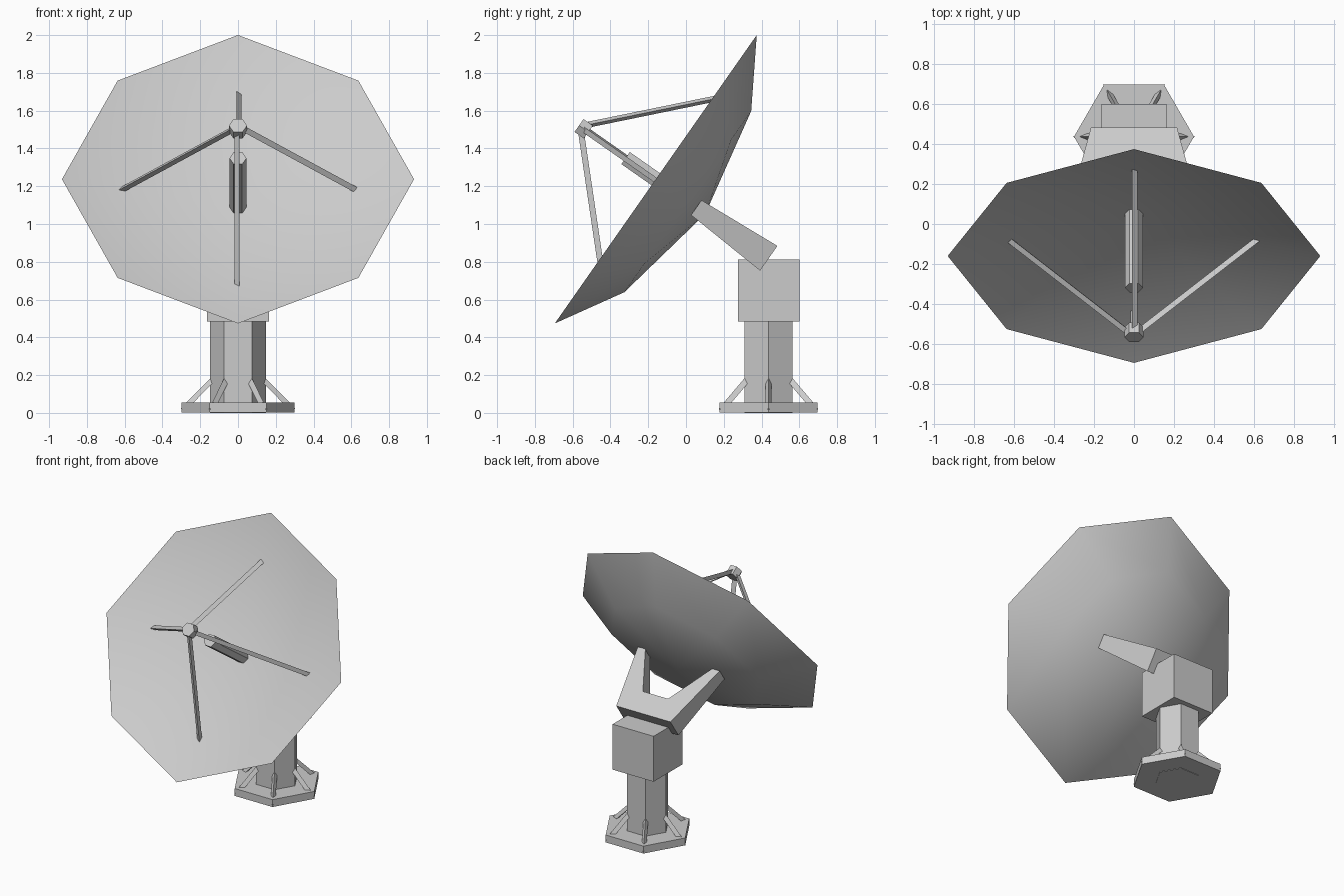
import bpy, bmesh, math
from mathutils import Vector, Matrix

cube = bpy.data.objects.get("Cube")
if cube:
    bpy.data.objects.remove(cube, do_unlink=True)

grey = bpy.data.materials.new("light grey")
grey.use_nodes = True
grey.diffuse_color = (0.6, 0.6, 0.6, 1)
grey.node_tree.nodes["Principled BSDF"].inputs["Base Color"].default_value = (0.6, 0.6, 0.6, 1)

# Dish frame: local x across, local y up the dish, local z out along its axis
TILT = math.radians(55)
DISH = Matrix.Translation((0, -0.16, 1.237)) @ Matrix.Rotation(TILT, 4, 'X')
BASE_Y = 0.437


def finish(name, bm, matrix=Matrix(), recalc=True):
    """Turn a bmesh into a named object."""
    if recalc:
        bmesh.ops.recalc_face_normals(bm, faces=bm.faces)
    mesh = bpy.data.meshes.new(name)
    bm.to_mesh(mesh)
    bm.free()
    mesh.transform(matrix)
    mesh.materials.append(grey)
    obj = bpy.data.objects.new(name, mesh)
    bpy.context.collection.objects.link(obj)
    return obj


def prism(name, sides, radius, z0, z1, matrix, turn=0.0):
    bm = bmesh.new()
    bmesh.ops.create_cone(bm, cap_ends=True, segments=sides, radius1=radius,
                          radius2=radius, depth=z1 - z0)
    place = Matrix.Translation((0, 0, (z0 + z1) / 2)) @ Matrix.Rotation(turn, 4, 'Z')
    return finish(name, bm, matrix @ place)


def strut(name, start, end, ridge, matrix):
    """Three-sided bar between two points, one edge facing the ridge direction."""
    start, end = Vector(start), Vector(end)
    along = (end - start).normalized()
    across = Vector(ridge).cross(along).normalized()
    frame = Matrix((across, along.cross(across), along)).transposed().to_4x4()
    return prism(name, 3, 0.018, 0, (end - start).length,
                 matrix @ Matrix.Translation(start) @ frame)


# Pedestal: plate, column, gearbox and corner braces
foot = Matrix.Translation((0, BASE_Y, 0))
prism("base_plate", 6, 0.30, 0.003, 0.056, foot, math.pi / 6)
prism("column", 6, 0.147, 0, 0.49, foot, math.pi / 6)
for i in range(6):
    spin = Matrix.Rotation(i * math.pi / 3, 4, 'Z')
    strut(f"base_brace_{i + 1}", (0.125, 0, 0.18), (0.291, 0, 0.011), (1, 0, 1), foot @ spin)

bm = bmesh.new()
bmesh.ops.create_cube(bm, size=0.326)
finish("gearbox", bm, Matrix.Translation((0, BASE_Y, 0.648)))

# Yoke: U-shaped outline whose thickness tapers towards the tips
BACK, FLOOR, TIP = -0.73, -0.57, -0.262
half = [(0.10, FLOOR), (0.265, TIP), (0.325, TIP), (0.215, BACK)]
outline = half + [(-x, z) for x, z in reversed(half)]
bm = bmesh.new()
rings = []
for side in (-1, 1):
    rings.append([bm.verts.new((x, side * (0.08 - 0.032 * (z - BACK) / (TIP - BACK)), z))
                  for x, z in outline])
n = len(outline)
for i in range(n):
    j = (i + 1) % n
    bm.faces.new((rings[0][i], rings[0][j], rings[1][j], rings[1][i]))
# upper and lower skins: two arms and the bridge between them
for r in rings:
    for ids in ((0, 1, 2, 3), (4, 5, 6, 7), (0, 3, 4, 7)):
        bm.faces.new([r[k] for k in ids])
finish("yoke", bm, DISH)


def bowl(name, profile, depth, outward):
    """Eight-sided bowl, slightly tighter on the diagonals, closed at its centre."""
    bm = bmesh.new()
    loops = []
    for radius, z in profile:
        loop = []
        for i in range(8):
            a = i * math.pi / 4
            r = radius * (0.967 if i % 2 else 1)
            loop.append(bm.verts.new((r * math.cos(a), r * math.sin(a), z)))
        loops.append(loop)
    centre = bm.verts.new((0, 0, -depth))
    for i in range(8):
        j = (i + 1) % 8
        for outer, inner in zip(loops, loops[1:]):
            bm.faces.new((outer[i], outer[j], inner[j], inner[i]))
        bm.faces.new((loops[-1][i], loops[-1][j], centre))
    for f in bm.faces:
        f.smooth = True
        f.normal_update()
        if f.normal.z * outward < 0:
            f.normal_flip()
    return finish(name, bm, DISH, recalc=False)


# Dish: shallow reflector in front, deeper shell behind, meeting at the rim
bowl("dish_reflector", [(0.932, 0)], 0.27, 1)
bowl("dish_shell", [(0.932, 0), (0.585, -0.207)], 0.32, -1)

# Feed horn, receiver and its four support struts
prism("feed_horn", 6, 0.045, -0.28, 0.195, DISH, math.pi / 6)
prism("receiver", 6, 0.048, 0.436, 0.496, DISH, math.pi / 6)
for i, side in enumerate(("left", "top", "right", "bottom")):
    spin = Matrix.Rotation(i * math.pi / 2, 4, 'Z')
    strut(f"{side}_strut", (0.03, 0, 0.46), (0.625, 0, -0.103), (0, -1, 0), DISH @ spin)
